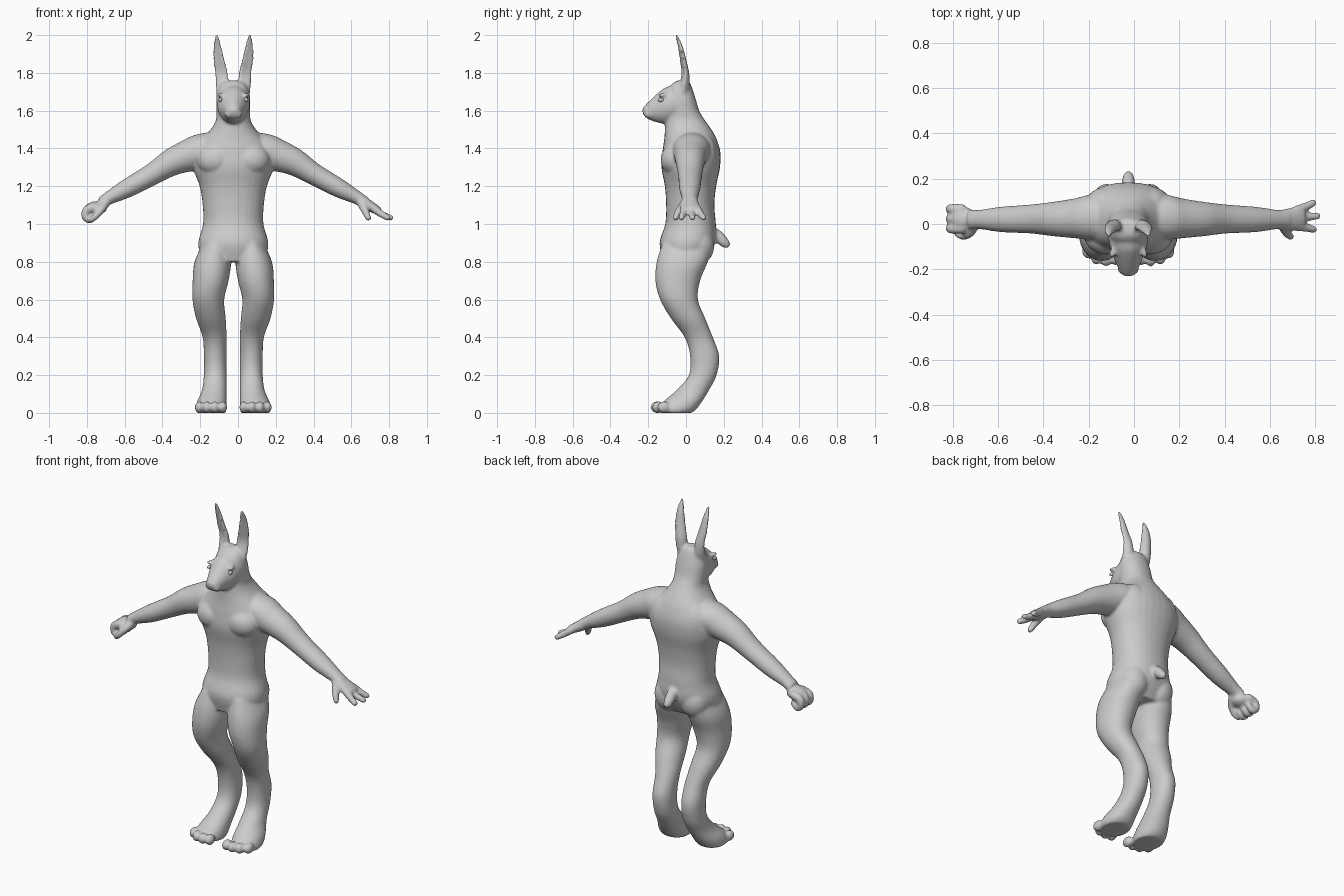
import bpy, bmesh, math
from mathutils import Vector, Matrix

CX = -0.025                      # the figure's own centre line
X, Y, Z = Vector((1, 0, 0)), Vector((0, 1, 0)), Vector((0, 0, 1))
bm = bmesh.new()


def spline(rows, steps):
    """Catmull-Rom through rows of numbers."""
    out = []
    for i in range(len(rows) - 1):
        a, b, c, d = (rows[max(i - 1, 0)], rows[i], rows[i + 1], rows[min(i + 2, len(rows) - 1)])
        for s in range(steps):
            t = s / steps
            out.append([0.5 * (2 * q + (r - p) * t + (2 * p - 5 * q + 4 * r - w) * t * t
                               + (3 * q - p - 3 * r + w) * t ** 3)
                        for p, q, r, w in zip(a, b, c, d)])
    return out + [list(rows[-1])]


def loft(rows, u, v, side=1, power=1.0, cup=0.0, n=32):
    """Closed skin over oval sections: rows of centre x, y, z, half size on u, on v."""
    rings = []
    for x, y, z, ru, rv in spline(rows, 5):
        ring = []
        for k in range(n):
            a = 2 * math.pi * k / n
            c, s = math.cos(a), math.sin(a)
            c = math.copysign(abs(c) ** power, c)
            s = math.copysign(abs(s) ** power, s)
            p = Vector((x, y, z)) + u * (c * ru) + v * (s * rv - cup * ru * c * c)
            ring.append(bm.verts.new((p.x * side + CX, p.y, p.z)))
        rings.append(ring)
    for r0, r1 in zip(rings, rings[1:]):
        for k in range(n):
            m = (k + 1) % n
            bm.faces.new((r0[k], r0[m], r1[m], r1[k]))
    bm.faces.new(rings[0][::-1])
    bm.faces.new(rings[-1])


def blob(pos, size, side=1, turn=0.0, target=None):
    mat = (Matrix.Translation((pos[0] * side + CX, pos[1], pos[2]))
           @ Matrix.Rotation(turn * side, 4, 'Z') @ Matrix.Diagonal((*size, 1)))
    bmesh.ops.create_icosphere(target or bm, subdivisions=3, radius=1, matrix=mat)


def chain(rows, side=1):
    """Soft digit: overlapping balls along a path of x, y, z, radius."""
    for x, y, z, r in spline(rows, 6):
        blob((x, y, z), (r, r, r), side)


# torso and neck: z, half width, front y, back y
torso = [(.80, .17, -.12, .10), (.90, .185, -.14, .155), (1.0, .16, -.11, .158),
         (1.1, .162, -.105, .15), (1.2, .178, -.112, .16), (1.3, .215, -.13, .18),
         (1.38, .215, -.125, .182), (1.45, .165, -.115, .162), (1.5, .12, -.112, .135),
         (1.55, .092, -.11, .10), (1.6, .09, -.10, .07), (1.66, .09, -.10, .052),
         (1.71, .08, -.095, .036), (1.745, .06, -.07, .022), (1.76, .03, -.045, .005)]
loft([(0, (f + b) / 2, z, w, (b - f) / 2) for z, w, f, b in torso], X, Y, power=.92)

# muzzle: y, half width, bottom z, top z
muzzle = [(0, .085, 1.57, 1.72), (-.06, .088, 1.54, 1.735), (-.11, .08, 1.53, 1.722),
          (-.15, .064, 1.537, 1.692), (-.19, .047, 1.55, 1.655), (-.215, .035, 1.565, 1.63),
          (-.23, .018, 1.588, 1.612)]
loft([(0, y, (b + t) / 2, w, (t - b) / 2) for y, w, b, t in muzzle], X, Z)

# tail
chain([(0, .12, .955, .03), (0, .165, .94, .03), (0, .195, .91, .028), (0, .212, .893, .022)])

leg = [(.90, .03, .16, -.125, .14), (.8, .012, .205, -.155, .115), (.7, .025, .215, -.162, .075),
       (.6, .048, .216, -.137, .063), (.5, .04, .197, -.08, .102), (.4, .035, .162, -.007, .142),
       (.3, .035, .156, .022, .176), (.2, .035, .156, .015, .162), (.12, .035, .166, -.05, .122),
       (.06, .035, .192, -.12, .085), (.02, .035, .2, -.14, .055), (0, .04, .192, -.13, .03)]
arm = [(.05, .03, 1.41, .10, .09), (.16, .03, 1.39, .10, .092), (.235, .025, 1.362, .088, .086),
       (.33, .022, 1.325, .076, .072), (.43, .022, 1.263, .064, .058), (.56, .02, 1.19, .056, .05),
       (.66, .02, 1.137, .042, .035), (.70, .02, 1.112, .045, .031)]
ear = [(.055, -.02, 1.68, .03, .03), (.058, -.005, 1.74, .033, .026), (.06, .0, 1.80, .035, .017),
       (.074, -.012, 1.87, .032, .013), (.083, -.028, 1.94, .023, .011),
       (.086, -.045, 1.985, .012, .009), (.086, -.055, 2.008, .005, .005)]
arm_up = Vector((.443, 0, .896))
toes = [(.056, -.148), (.098, -.154), (.141, -.146), (.18, -.118)]

for side in (1, -1):
    # leg and foot with toes
    loft([((i + o) / 2, (f + b) / 2, z, (o - i) / 2, (b - f) / 2) for z, i, o, f, b in leg],
         X, Y, side, .95)
    for tx, ty in toes:
        blob((tx, ty, .03), (.024, .034, .031), side)
    # arm
    loft(arm, Y, arm_up, side)
    # ear, cupped towards the front
    ear_u = Vector((.95, .3, 0))
    loft(ear, ear_u, Vector((-.3, .95, 0)), side, cup=.35)
    # chest, shoulder blade, buttock, cheek and brow swellings
    blob((.095, -.055, 1.34), (.1, .08, .085), side)
    blob((.095, .09, 1.36), (.09, .075, .12), side)
    blob((.085, .065, .885), (.085, .085, .10), side)
    blob((.022, -.197, 1.583), (.025, .027, .024), side)
    blob((.064, -.118, 1.682), (.016, .034, .012), side, .45)

# open hand: palm, three fingers and thumb
loft([(.67, .02, 1.128, .042, .033), (.71, .02, 1.103, .05, .03), (.75, .025, 1.08, .054, .025),
      (.775, .025, 1.067, .045, .02)], Y, arm_up)
for y0, y1, x1 in ((.062, .093, .815), (.025, .035, .833), (-.01, -.024, .818)):
    chain([(.745, y0, 1.08, .021), (.785, (y0 + y1) / 2, 1.052, .019), (x1, y1, 1.033, .016)])
chain([(.68, -.005, 1.11, .025), (.70, -.04, 1.065, .02), (.715, -.055, 1.032, .016)])

# closed hand: palm, curled fingers and thumb
blob((.725, .02, 1.085), (.058, .055, .036), -1)
for y in (.066, .022, -.02):
    chain([(.735, y, 1.09, .023), (.776, y, 1.074, .023), (.783, y, 1.04, .021),
           (.76, y, 1.022, .02), (.735, y, 1.04, .017)], -1)
chain([(.68, -.005, 1.105, .025), (.70, -.04, 1.075, .021), (.73, -.052, 1.04, .018),
       (.75, -.045, 1.022, .016)], -1)

# fuse everything into one soft skin
mesh = bpy.data.meshes.new("body")
bmesh.ops.recalc_face_normals(bm, faces=bm.faces)
bm.to_mesh(mesh)
bm.free()
body = bpy.data.objects.new("body", mesh)
bpy.context.collection.objects.link(body)
remesh = body.modifiers.new("fuse", 'REMESH')
remesh.mode = 'VOXEL'
remesh.voxel_size = .0075
remesh.use_smooth_shade = True
smooth = body.modifiers.new("soften", 'SMOOTH')
smooth.factor = .5
smooth.iterations = 7

# eyes
for side, name in ((1, "left_eye"), (-1, "right_eye")):
    eb = bmesh.new()
    blob((.066, -.13, 1.657), (.010, .021, .012), side, .45, eb)
    for f in eb.faces:
        f.smooth = True
    em = bpy.data.meshes.new(name)
    eb.to_mesh(em)
    eb.free()
    bpy.context.collection.objects.link(bpy.data.objects.new(name, em))
